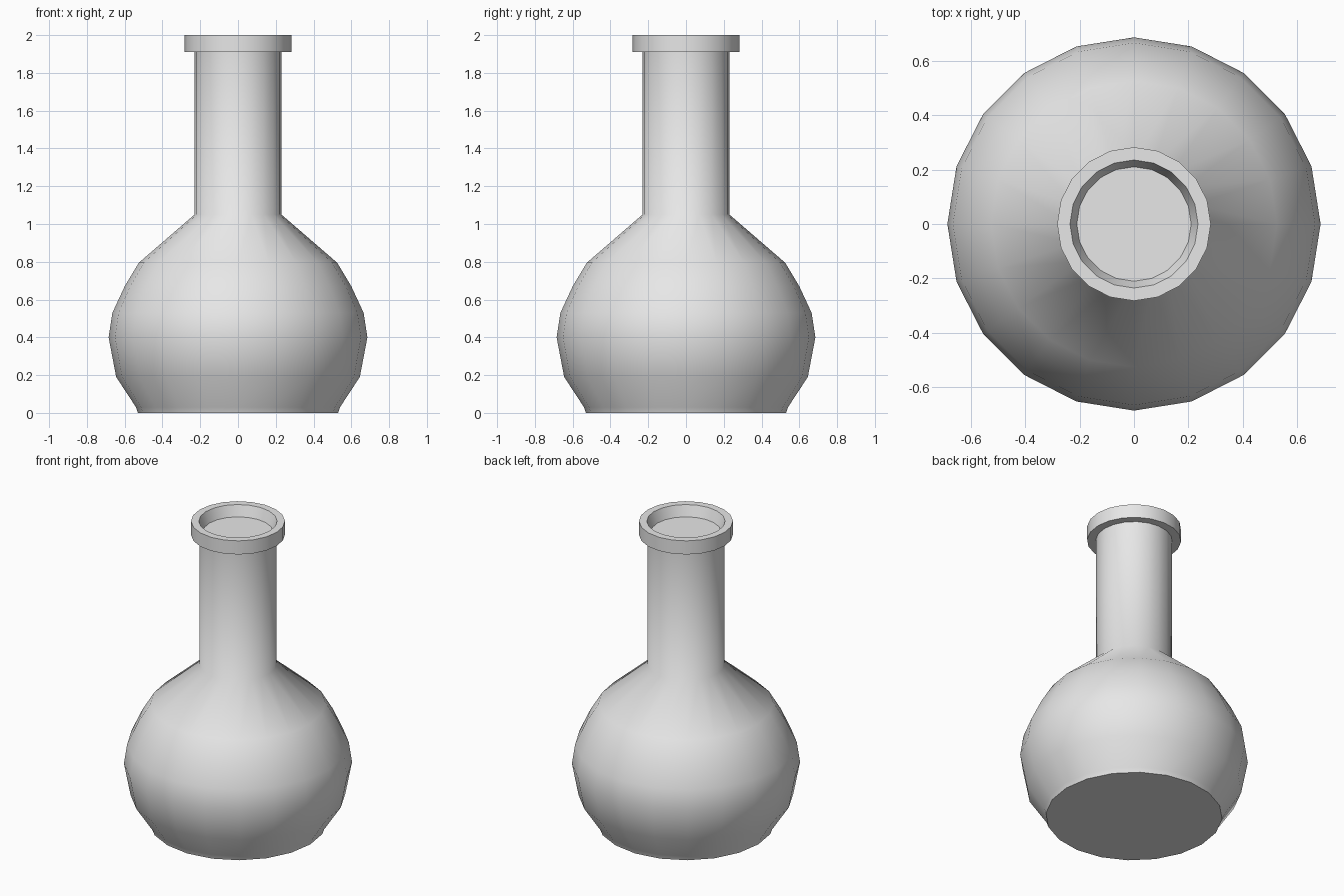
import bpy, math

SIDES = 20

cube = bpy.data.objects.get("Cube")
if cube:
    bpy.data.objects.remove(cube, do_unlink=True)

# One pale grey material
grey = bpy.data.materials.new("pale_grey")
grey.use_nodes = True
colour = (0.8, 0.8, 0.8, 1)
grey.diffuse_color = colour
grey.node_tree.nodes["Principled BSDF"].inputs["Base Color"].default_value = colour


def lathe(name, profile, angle):
    """Spin a (radius, height) profile around z; radius 0 closes with a cap."""
    verts, rings, faces = [], [], []
    for r, z in profile:
        start = len(verts)
        for i in range(SIDES):
            a = math.tau * i / SIDES
            verts.append((r * math.cos(a), r * math.sin(a), z))
        rings.append(range(start, start + SIDES))
    for low, high in zip(rings, rings[1:]):
        for i in range(SIDES):
            j = (i + 1) % SIDES
            faces.append((low[i], low[j], high[j], high[i]))
    faces.append(tuple(reversed(rings[0])))
    faces.append(tuple(rings[-1]))
    mesh = bpy.data.meshes.new(name)
    mesh.from_pydata(verts, [], faces)
    mesh.materials.append(grey)
    obj = bpy.data.objects.new(name, mesh)
    bpy.context.collection.objects.link(obj)
    bpy.ops.object.select_all(action="DESELECT")
    obj.select_set(True)
    bpy.context.view_layer.objects.active = obj
    bpy.ops.object.shade_smooth_by_angle(angle=math.radians(angle))
    return obj


# Round body, neck, lip and shallow recessed mouth in one continuous surface
lathe("flask", [
    (0.53, 0), (0.54, 0.03), (0.645, 0.19), (0.685, 0.40), (0.665, 0.53),
    (0.60, 0.67), (0.525, 0.795), (0.23, 1.05), (0.23, 1.91),
    (0.282, 1.91), (0.282, 1.955), (0.282, 2.0), (0.235, 2.0), (0.21, 1.93),
], 50)
